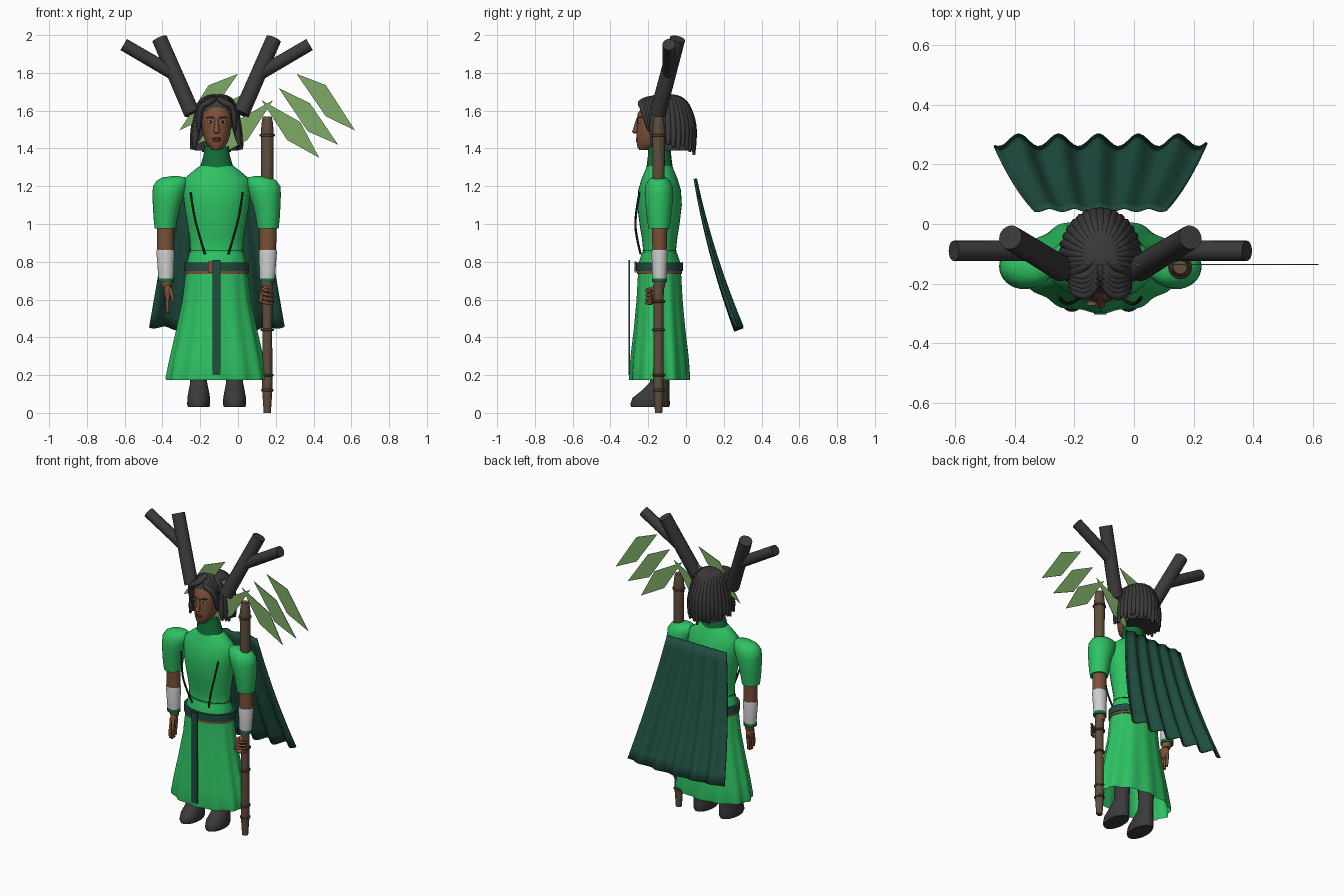
import bpy, bmesh, math
from mathutils import Vector, Matrix

if "Cube" in bpy.data.objects:
    bpy.data.objects.remove(bpy.data.objects["Cube"])

CX = -0.113   # middle plane of the figure; all x values below are offsets from it
CY = -0.14


def material(name, *rgb):
    m = bpy.data.materials.new(name)
    m.use_nodes = True
    m.diffuse_color = (*rgb, 1)
    m.node_tree.nodes["Principled BSDF"].inputs["Base Color"].default_value = (*rgb, 1)
    return m


GREEN = material("bright green", .027, .54, .125)
COLLAR = material("deep green", .006, .16, .04)
CAPE = material("dark teal green", .014, .075, .053)
CHARCOAL = material("charcoal", .045, .041, .042)
SKIN = material("brown skin", .2, .082, .04)
WOOD = material("brown wood", .115, .075, .046)
PALE = material("pale grey", .62, .62, .62)
LEAF = material("leaf green", .2, .4, .13)
BLACK = material("near black green", .006, .016, .011)
LIP = material("dark lip", .13, .038, .028)


def finish(name, bm, mat, angle=40):
    mesh = bpy.data.meshes.new(name)
    bmesh.ops.recalc_face_normals(bm, faces=bm.faces)
    bm.to_mesh(mesh)
    bm.free()
    for p in mesh.polygons:
        p.use_smooth = True
    mesh.set_sharp_from_angle(angle=math.radians(angle))
    mesh.materials.append(mat)
    ob = bpy.data.objects.new(name, mesh)
    ob.location.x = CX
    bpy.context.collection.objects.link(ob)
    return ob


def loft(name, mat, rings, x=0, n=32, folds=0, amp=0, caps=True):
    """Stack of ellipses (z, x offset, y, x radius, y radius), bottom to top."""
    bm = bmesh.new()
    loops = []
    for i, (z, cx, cy, rx, ry) in enumerate(rings):
        a = amp * (1 - i / (len(rings) - 1))
        loop = []
        for k in range(n):
            t = math.tau * k / n
            f = 1 + a * math.cos(folds * t)
            loop.append(bm.verts.new((x + cx + rx * f * math.cos(t), cy + ry * f * math.sin(t), z)))
        loops.append(loop)
    for low, high in zip(loops, loops[1:]):
        for k in range(n):
            j = (k + 1) % n
            bm.faces.new((low[k], low[j], high[j], high[k]))
    if caps:
        bm.faces.new(loops[0])
        bm.faces.new(loops[-1])
    return finish(name, bm, mat)


def rod(name, mat, a, b, r1, r2, n=20):
    a, b = Vector(a), Vector(b)
    bm = bmesh.new()
    turn = (b - a).to_track_quat('Z', 'Y').to_matrix().to_4x4()
    bmesh.ops.create_cone(bm, cap_ends=True, segments=n, radius1=r1, radius2=r2,
                          depth=(b - a).length, matrix=Matrix.Translation((a + b) / 2) @ turn)
    return finish(name, bm, mat)


def ball(name, mat, pos, size):
    bm = bmesh.new()
    bmesh.ops.create_uvsphere(bm, u_segments=24, v_segments=14, radius=1,
                              matrix=Matrix.Translation(pos) @ Matrix.Diagonal((*size, 1)))
    return finish(name, bm, mat)


def box(name, mat, pos, size):
    bm = bmesh.new()
    bmesh.ops.create_cube(bm, size=1, matrix=Matrix.Translation(pos) @ Matrix.Diagonal((*size, 1)))
    return finish(name, bm, mat)


def tubes(name, mat, paths, radius, taper=(1,)):
    """Smooth tapered tubes, all in one mesh."""
    cu = bpy.data.curves.new(name, 'CURVE')
    cu.dimensions = '3D'
    cu.bevel_depth, cu.bevel_resolution, cu.use_fill_caps = radius, 2, True
    for path in paths:
        s = cu.splines.new('NURBS')
        s.points.add(len(path) - 1)
        for i, p in enumerate(path):
            s.points[i].co = (*p, 1)
            s.points[i].radius = taper[min(i, len(taper) - 1)]
        s.use_endpoint_u, s.order_u, s.resolution_u = True, 3, 5
    cu.materials.append(mat)
    helper = bpy.data.objects.new(name + "_curve", cu)
    bpy.context.collection.objects.link(helper)
    bpy.context.view_layer.update()
    mesh = bpy.data.meshes.new_from_object(helper.evaluated_get(bpy.context.evaluated_depsgraph_get()))
    bpy.data.objects.remove(helper)
    ob = bpy.data.objects.new(name, mesh)
    ob.location.x = CX
    bpy.context.collection.objects.link(ob)
    return ob


# Tunic, skirt, collar and belt
loft("tunic", GREEN, [(z, 0, CY, rx, ry) for z, rx, ry in (
    (.8, .15, .1), (.86, .14, .087), (.92, .143, .093), (1, .155, .106), (1.1, .172, .118),
    (1.18, .18, .113), (1.24, .172, .095), (1.28, .125, .078), (1.31, .085, .066))])
loft("waist_seam", COLLAR, [(z, 0, CY, .143, .09) for z in (.857, .863)])
loft("skirt", GREEN, [(z, 0, CY, rx, ry) for z, rx, ry in (
    (.175, .26, .155), (.19, .262, .157), (.3, .241, .15), (.45, .208, .133), (.6, .178, .12),
    (.72, .165, .114), (.8, .155, .108), (.85, .145, .092))], n=96, folds=12, amp=.035, caps=False)
loft("collar", COLLAR, [(z, 0, CY, rx, ry) for z, rx, ry in (
    (1.28, .092, .074), (1.31, .086, .068), (1.36, .07, .062), (1.41, .064, .06))])
loft("belt", CAPE, [(z, 0, CY, .172, .124) for z in (.75, .796)])
loft("belt_lining", SKIN, [(z, 0, CY, .168, .12) for z in (.735, .752)])
box("buckle", SKIN, (-.03, -.267, .772), (.03, .012, .06))
box("hanging_sash", CAPE, (0, -.3, .505), (.042, .008, .61))

# Head, face and ears
loft("head", SKIN, [(z, 0, y, rx, ry) for z, y, rx, ry in (
    (1.392, -.222, .022, .025), (1.405, -.212, .038, .045), (1.43, -.192, .057, .069),
    (1.47, -.173, .071, .088), (1.53, -.163, .079, .099), (1.585, -.157, .081, .099),
    (1.64, -.145, .068, .075), (1.67, -.14, .03, .04))])
rod("nose_bridge", SKIN, (0, -.254, 1.56), (0, -.268, 1.492), .008, .015, 12)
ball("nose_tip", SKIN, (0, -.271, 1.49), (.016, .014, .011))
ball("upper_lip", LIP, (0, -.258, 1.452), (.024, .008, .006))
ball("lower_lip", LIP, (0, -.256, 1.442), (.02, .009, .007))

# Hair: skull cap, rear volume, hanging locks and a parted fringe
ball("hair_cap", CHARCOAL, (0, -.12, 1.575), (.1, .125, .112))
loft("hair_volume", CHARCOAL, [(1.39, 0, -.05, .115, .085), (1.5, 0, -.06, .112, .1),
                               (1.6, 0, -.085, .09, .1)])
locks = []
for k in range(-11, 12):
    t = math.radians(k * 10.5)
    s, c = math.sin(t), math.cos(t)
    tip = 1.365 + .03 * abs(s) + .012 * (k % 3)
    locks.append([(s * rx, -.11 + c * ry, z) for rx, ry, z in (
        (.01, .01, 1.672), (.075, .09, 1.672), (.107, .14, 1.56), (.124, .15, 1.46), (.134, .152, tip))])
tubes("hair_locks", CHARCOAL, locks, .022, (.7, .85, 1, .95, .3))
fringe = []
for s in (-1, 1):
    for k in range(5):
        u = k / 4
        fringe.append([(s * .012, -.13 - .07 * u, 1.675 - .012 * u), (s * .035, -.18 - .065 * u, 1.67 - .025 * u),
                       (s * .085, -.17 - .06 * u, 1.625), (s * .097, -.16 - .045 * u, 1.53),
                       (s * (.112 - .02 * u), -.155 - .04 * u, 1.43 + .06 * u)])
tubes("hair_fringe", CHARCOAL, fringe, .017, (.8, 1, 1, .8, .25))

# Paired parts
for s, side in ((-1, "right"), (1, "left")):
    ball(side + "_eye", PALE, (s * .033, -.246, 1.54), (.015, .009, .007))
    ball(side + "_iris", BLACK, (s * .033, -.252, 1.54), (.006, .005, .007))
    tubes(side + "_brow", CHARCOAL, [[(s * .014, -.257, 1.56), (s * .035, -.253, 1.572),
                                      (s * .056, -.235, 1.562)]], .005, (.8, 1, .4))
    ball(side + "_ear", SKIN, (s * .1, -.135, 1.53), (.02, .022, .034))

    # Antlers
    rod(side + "_antler", CHARCOAL, (s * .13, -.15, 1.585), (s * .302, -.045, 1.98), .043, .041)
    rod(side + "_antler_branch", CHARCOAL, (s * .235, -.09, 1.8), (s * .492, -.09, 1.95), .035, .034)

    # Sleeve, arm and bracer
    loft(side + "_sleeve", GREEN, [(z, s * x, CY - .003, rx, ry) for z, x, rx, ry in (
        (.975, .272, .056, .056), (1.03, .271, .063, .064), (1.1, .265, .073, .071),
        (1.16, .255, .085, .076), (1.2, .247, .09, .072), (1.23, .235, .082, .058),
        (1.247, .225, .06, .038), (1.253, .22, .02, .015))])
    loft(side + "_forearm", SKIN, [(.66, s * .262, CY, .024, .026), (.7, s * .266, CY, .034, .034),
                                   (.87, s * .271, CY, .044, .038), (1, s * .272, CY, .045, .042)])
    loft(side + "_bracer", PALE, [(.71, s * .268, CY, .04, .037), (.85, s * .271, CY, .048, .043),
                                  (.862, s * .271, CY, .046, .041)])
    loft(side + "_bracer_trim", COLLAR, [(z, s * .268, CY, .042, .039) for z in (.692, .712)])
    ball(side + "_palm", SKIN, (s * .258, -.155, .635), (.022, .036, .045))
    grip = s > 0
    fingers = []
    for k in range(4):
        y = -.185 + .02 * k
        if grip:
            z = .655 - .022 * k
            fingers.append([(.245, -.165, z), (.24, -.2, z), (.27, -.213, z - .01), (.3, -.18, z - .01)])
        else:
            fingers.append([(-.258, y, .62), (-.264, y - .006, .57), (-.258, y - .008, .53 - .012 * (k in (1, 2)))])
    fingers.append([(s * .25, -.17, .66), (s * .235, -.2, .63), (s * .232, -.205, .585)])
    tubes(side + "_fingers", SKIN, fingers, .01, (1, 1, .8, .7))

    # Boots with the shin running up under the skirt
    loft(side + "_boot", CHARCOAL, [(z, s * .095, y, rx, ry) for z, y, rx, ry in (
        (.03, -.19, .056, .1), (.045, -.19, .061, .105), (.08, -.185, .06, .098), (.12, -.16, .053, .072),
        (.16, -.14, .045, .053), (.21, -.133, .045, .048), (.5, CY, .06, .06))])

    # Chest cords
    tubes(side + "_chest_cord", BLACK, [[(s * .138, -.246, 1.168), (s * .122, -.268, 1.05),
                                         (s * .095, -.268, .95), (s * .062, -.24, .84)]], .006)

# Rippled cape hanging off the back
bm = bmesh.new()
cols, rows = 64, 12
grid = []
for j in range(rows + 1):
    v = j / rows
    row = []
    for i in range(cols + 1):
        u = 2 * i / cols - 1
        wave = (.005 + .016 * v) * math.cos(math.tau * 2.65 * u + .3)
        row.append(bm.verts.new((u * (.22 + .135 * v), .053 + .23 * v * (.65 + .35 * v) + wave,
                                 1.24 - .8 * v + .4 * wave + .02 * u * u * v)))
    grid.append(row)
for a, b in zip(grid, grid[1:]):
    for i in range(cols):
        bm.faces.new((a[i], a[i + 1], b[i + 1], b[i]))
cape = finish("cape", bm, CAPE)
cape.modifiers.new("thickness", 'SOLIDIFY').thickness = .008

# Staff with ring bands
SX, SY = .268, -.145
loft("staff", WOOD, [(z, SX, SY, r, r) for z, r in (
    (0, .019), (.12, .027), (.45, .026), (.6, .027), (1, .03), (1.25, .032), (1.49, .034),
    (1.55, .028), (1.57, .023))], n=16)
for z in (.12, .2, .44, .59, 1.47):
    loft("staff_ring", WOOD, [(z + d, SX, SY, .028 + .006 * z + e, .028 + .006 * z + e)
                              for d, e in ((-.007, 0), (-.003, .004), (.003, .004), (.007, 0))], n=16)

# Flat diamond leaves fanning out on both sides of the staff top
DIAMONDS = (((.155, 1.795), (.31, 1.735), (.465, 1.495), (.31, 1.57)),
            ((.06, 1.72), (.225, 1.64), (.375, 1.42), (.215, 1.49)),
            ((-.03, 1.655), (.175, 1.54), (.275, 1.35), (.105, 1.445)))
for s in (-1, 1):
    for diamond in DIAMONDS:
        bm = bmesh.new()
        face = bm.faces.new([bm.verts.new((SX + s * x, -.138, z)) for x, z in diamond])
        out = bmesh.ops.extrude_face_region(bm, geom=[face])["geom"]
        bmesh.ops.translate(bm, vec=(0, .004, 0), verts=[g for g in out if isinstance(g, bmesh.types.BMVert)])
        finish("staff_leaf", bm, LEAF)
